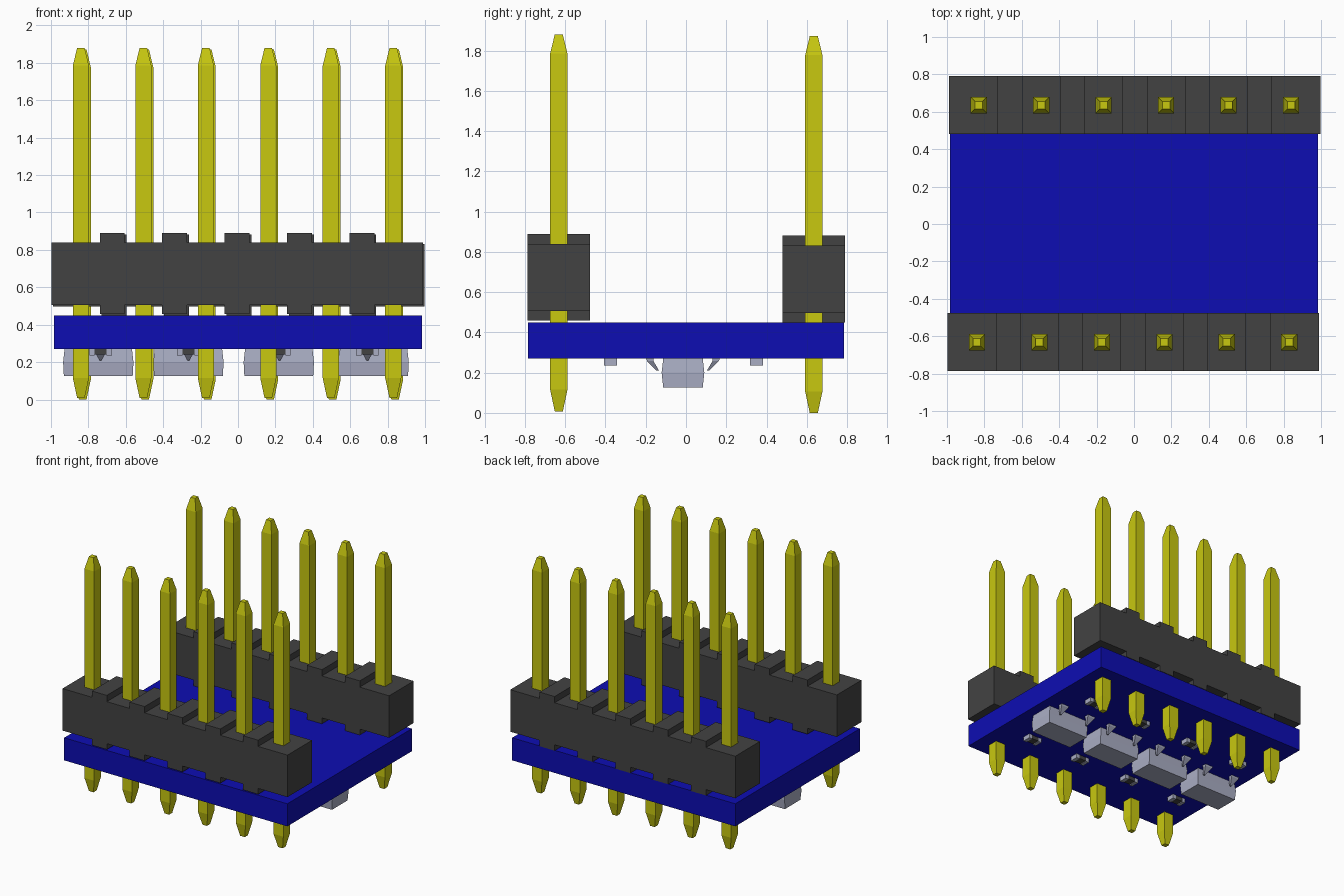
import bpy, bmesh

old = bpy.data.objects.get("Cube")
if old:
    bpy.data.objects.remove(old, do_unlink=True)


def material(name, rgb):
    m = bpy.data.materials.new(name)
    m.use_nodes = True
    m.diffuse_color = (*rgb, 1)
    m.node_tree.nodes["Principled BSDF"].inputs["Base Color"].default_value = (*rgb, 1)
    return m


BLUE = material("board blue", (0.004, 0.004, 0.45))
DARK = material("dark plastic", (0.055, 0.055, 0.055))
GOLD = material("pin yellow", (0.58, 0.58, 0.005))
GREY = material("component grey", (0.40, 0.42, 0.55))


def finish(name, bm, mat):
    bmesh.ops.recalc_face_normals(bm, faces=bm.faces)
    mesh = bpy.data.meshes.new(name)
    bm.to_mesh(mesh)
    bm.free()
    mesh.materials.append(mat)
    obj = bpy.data.objects.new(name, mesh)
    bpy.context.collection.objects.link(obj)
    return obj


def loft(name, sections, mat):
    """Stack rectangles given as (cx, cy, half_x, half_y, z) and cap both ends."""
    bm = bmesh.new()
    rings = []
    for cx, cy, hx, hy, z in sections:
        corners = ((-1, -1), (1, -1), (1, 1), (-1, 1))
        rings.append([bm.verts.new((cx + sx * hx, cy + sy * hy, z)) for sx, sy in corners])
    for a, b in zip(rings, rings[1:]):
        for i in range(4):
            j = (i + 1) % 4
            bm.faces.new((a[i], a[j], b[j], b[i]))
    bm.faces.new(rings[0])
    bm.faces.new(rings[-1])
    return finish(name, bm, mat)


def box(name, cx, cy, hx, hy, z0, z1, mat):
    return loft(name, [(cx, cy, hx, hy, z0), (cx, cy, hx, hy, z1)], mat)


PITCH, PINS = 0.334, 6


def header(name, cx, cy, dz):
    # Side outline with standoff ribs between pins, extruded through the depth
    half, rib = 0.993, 0.066
    top, bottom = [(-half, 0.84)], [(-half, 0.505)]
    for i in range(PINS - 1):
        x = (i - (PINS - 2) / 2) * PITCH
        for line, base, peak in ((top, 0.84, 0.89), (bottom, 0.505, 0.458)):
            line += [(x - rib, base), (x - rib, peak), (x + rib, peak), (x + rib, base)]
    top.append((half, 0.84))
    bottom.append((half, 0.505))
    bm = bmesh.new()
    outline = [bm.verts.new((cx + x, cy - 0.155, z + dz)) for x, z in bottom + top[::-1]]
    face = bm.faces.new(outline)
    extruded = bmesh.ops.extrude_face_region(bm, geom=[face], use_keep_orig=True)
    moved = [v for v in extruded["geom"] if isinstance(v, bmesh.types.BMVert)]
    bmesh.ops.translate(bm, verts=moved, vec=(0, 0.31, 0))
    finish(name + "_header", bm, DARK)
    # Square pins with tapered ends
    for i in range(PINS):
        x = cx + (i - (PINS - 1) / 2) * PITCH
        profile = ((0.02, 0.008), (0.043, 0.115), (0.043, 1.785), (0.02, 1.88))
        loft(f"{name}_pin_{i + 1}", [(x, cy, w, w, z + dz) for w, z in profile], GOLD)


# Circuit board and its two pin headers
box("circuit_board", 0, 0, 0.985, 0.785, 0.27, 0.45, BLUE)
header("front", -0.005, -0.632, 0)
header("back", 0.005, 0.635, -0.008)


def lead(name, x, side):
    # Foot against the board, narrowing to a tip beside the transistor body
    y = -0.015
    loft(name, [(x, y + side * 0.165, 0.035, 0.018, 0.272),
                (x, y + side * 0.163, 0.033, 0.016, 0.258),
                (x, y + side * 0.125, 0.006, 0.006, 0.21)], GREY)


# Transistors on the underside, one lead to the front and two to the back
for i, x in enumerate((-0.747, -0.265, 0.218, 0.725)):
    loft(f"transistor_body_{i + 1}",
         [(x, -0.015, 0.184, 0.098, 0.125), (x, -0.015, 0.188, 0.106, 0.2),
          (x, -0.015, 0.18, 0.098, 0.271)], GREY)

# Leads and chip resistors share the same spacing
for i, x in enumerate((-0.735, -0.265, 0.222, 0.692)):
    lead(f"front_lead_{i + 1}", x, -1)
    for s in (-1, 1):
        lead(f"back_lead_{i + 1}_{'left' if s > 0 else 'right'}", x + s * 0.13, 1)
    for row, y in (("front", -0.375), ("back", 0.35)):
        box(f"{row}_resistor_{i + 1}", x, y, 0.034, 0.031, 0.24, 0.271, DARK)
        for s in (-1, 1):
            end = "left" if s > 0 else "right"
            box(f"{row}_resistor_{i + 1}_{end}_cap", x + s * 0.046, y, 0.014, 0.033,
                0.235, 0.271, GREY)
